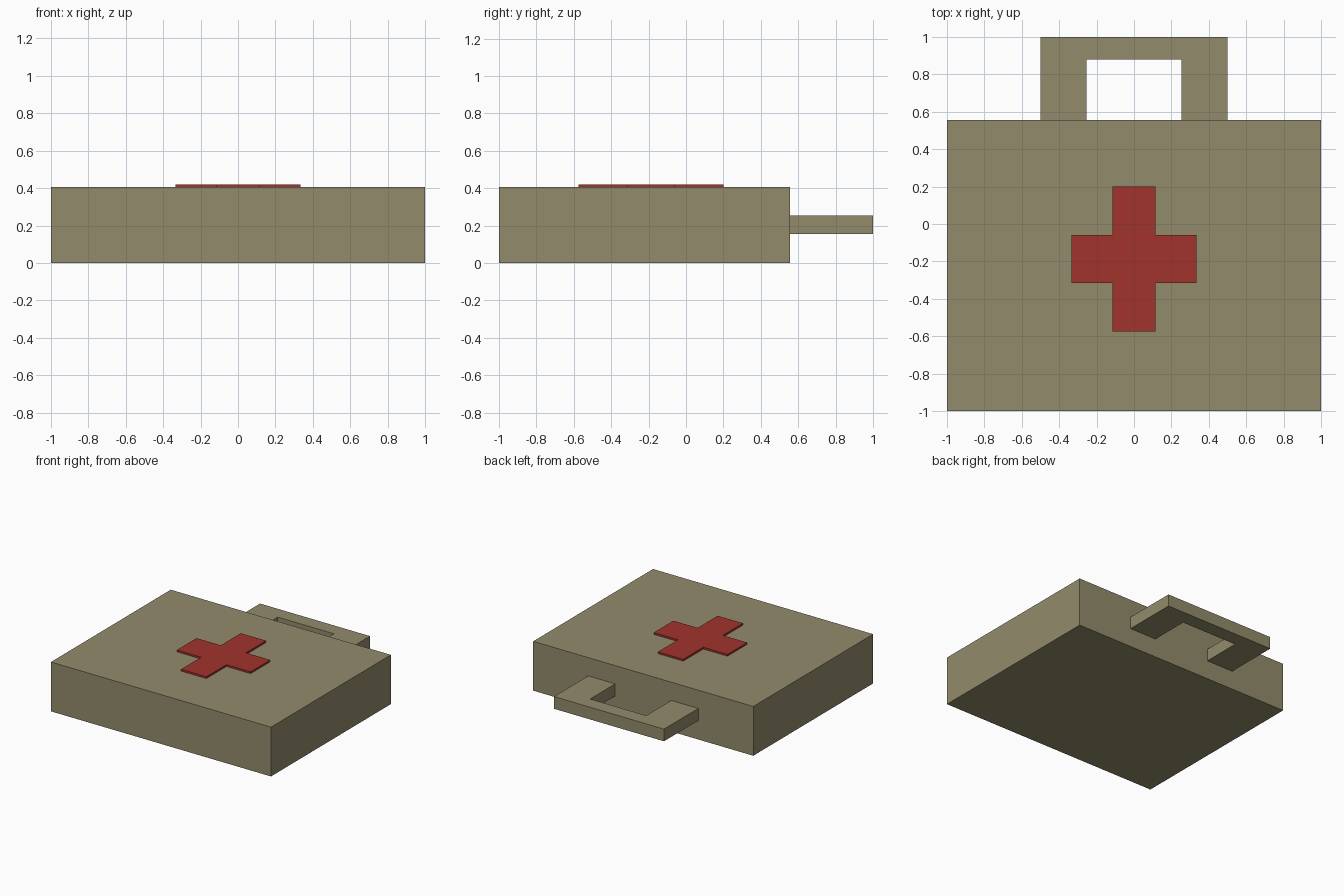
import bpy
import bmesh

if "Cube" in bpy.data.objects:
    bpy.data.objects.remove(bpy.data.objects["Cube"])


def material(name, color):
    mat = bpy.data.materials.new(name)
    mat.diffuse_color = (*color, 1.0)
    mat.use_nodes = True
    mat.node_tree.nodes["Principled BSDF"].inputs["Base Color"].default_value = mat.diffuse_color
    return mat


def prism(name, outline, z0, z1, mat):
    """Extrude a closed xy outline from z0 up to z1."""
    bm = bmesh.new()
    base = bm.faces.new([bm.verts.new((x, y, z0)) for x, y in outline])
    ext = bmesh.ops.extrude_face_region(bm, geom=[base], use_keep_orig=True)
    top = [v for v in ext["geom"] if isinstance(v, bmesh.types.BMVert)]
    bmesh.ops.translate(bm, verts=top, vec=(0, 0, z1 - z0))
    bmesh.ops.recalc_face_normals(bm, faces=bm.faces)
    mesh = bpy.data.meshes.new(name)
    bm.to_mesh(mesh)
    bm.free()
    mesh.materials.append(mat)
    obj = bpy.data.objects.new(name, mesh)
    bpy.context.collection.objects.link(obj)
    return obj


def mirrored(half):
    """Complete a right-hand half outline across x = 0."""
    return half + [(-x, y) for x, y in reversed(half)]


khaki = material("khaki", (0.29, 0.26, 0.15))
red = material("red", (0.36, 0.033, 0.027))

# Case body
BACK = 0.555
prism("case_body", mirrored([(1.0, -1.0), (1.0, BACK)]), 0.0, 0.405, khaki)

# U-shaped carry handle on the back face
prism("handle", mirrored([(0.255, 0.88), (0.255, BACK), (0.5, BACK), (0.5, 1.0)]),
      0.155, 0.255, khaki)

# Raised cross on the lid
prism("cross", mirrored([(0.115, -0.575), (0.115, -0.315), (0.335, -0.315),
                         (0.335, -0.06), (0.115, -0.06), (0.115, 0.2)]),
      0.405, 0.42, red)
